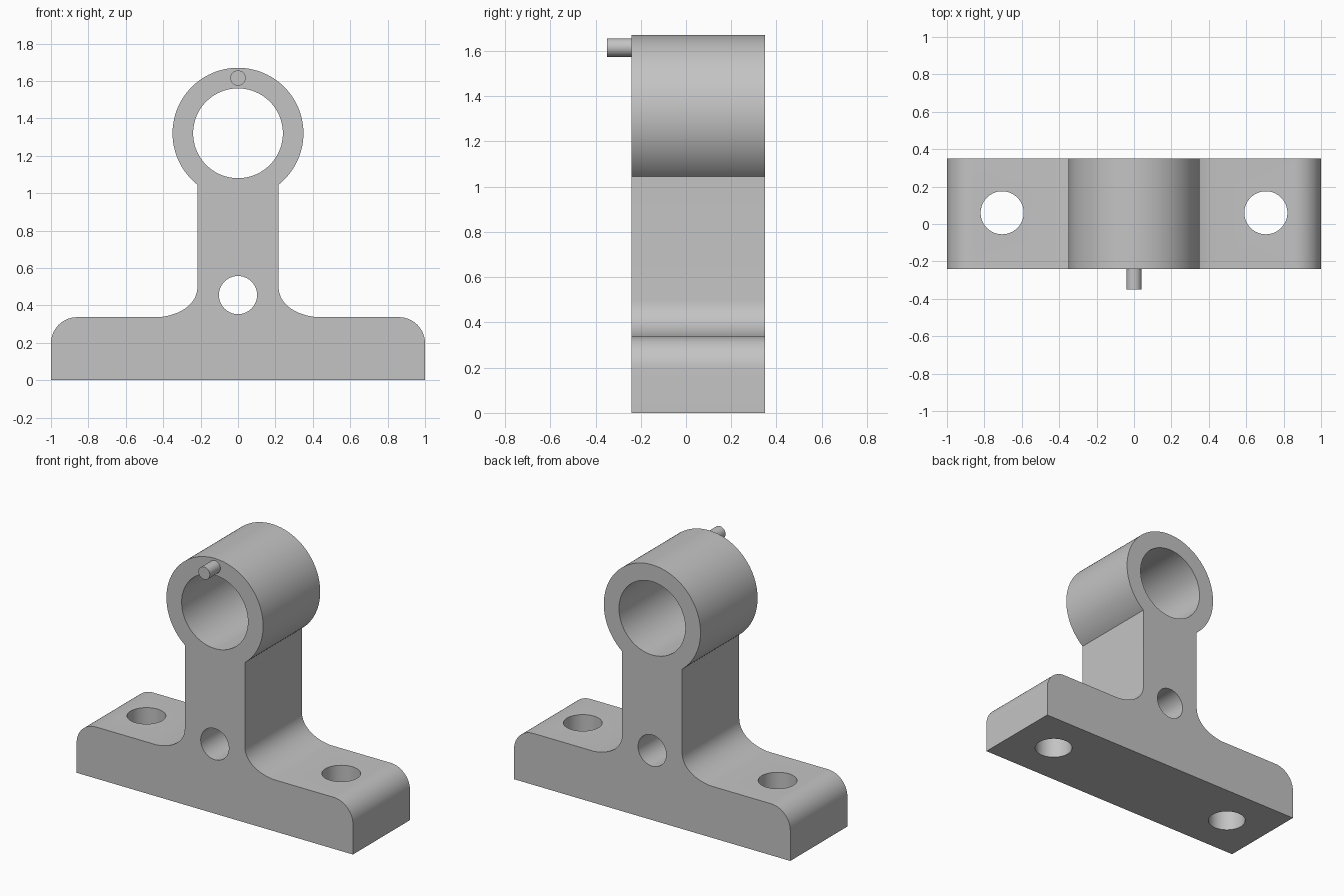
import bpy
import bmesh
from math import pi, sin, cos, acos
from mathutils import Vector
from mathutils.geometry import interpolate_bezier

cube = bpy.data.objects.get("Cube")
if cube:
    bpy.data.objects.remove(cube, do_unlink=True)

FRONT, BACK = -0.24, 0.35
MID = (FRONT + BACK) / 2
RING_Z, RING_R, BORE_R = 1.32, 0.35, 0.24
STEM, BASE_H, CORNER = 0.217, 0.337, 0.14

grey = bpy.data.materials.new("plain grey")
grey.use_nodes = True
colour = (0.55, 0.55, 0.55, 1)
grey.diffuse_color = colour
grey.node_tree.nodes["Principled BSDF"].inputs["Base Color"].default_value = colour


def arc(cx, cz, r, start, end, steps):
    angles = [start + (end - start) * i / steps for i in range(steps + 1)]
    return [(cx + r * cos(a), cz + r * sin(a)) for a in angles]


def cylinder(name, location, radius, length, along_y=True, sides=64):
    bpy.ops.mesh.primitive_cylinder_add(
        vertices=sides, radius=radius, depth=length, location=location,
        rotation=(pi / 2 if along_y else 0, 0, 0))
    obj = bpy.context.object
    obj.name = name
    obj.data.materials.append(grey)
    return obj


def activate(obj):
    bpy.ops.object.select_all(action='DESELECT')
    obj.select_set(True)
    bpy.context.view_layer.objects.active = obj


# Right half of the bracket outline: base corner, fillet, stem, ring
fillet = interpolate_bezier(Vector((0.42, BASE_H)), Vector((0.30, 0.35)),
                            Vector((STEM, 0.41)), Vector((STEM, 0.50)), 16)
half = [(1, 0)]
half += arc(1 - CORNER, BASE_H - CORNER, CORNER, 0, pi / 2, 14)
half += [(p.x, p.y) for p in fillet]
half += arc(0, RING_Z, RING_R, -acos(STEM / RING_R), pi / 2, 48)
outline = half + [(-x, z) for x, z in reversed(half[:-1])]

# Bracket body: extrude the outline front to back
bm = bmesh.new()
face = bm.faces.new([bm.verts.new((x, FRONT, z)) for x, z in outline])
extruded = bmesh.ops.extrude_face_region(bm, geom=[face])["geom"]
bmesh.ops.translate(bm, vec=(0, BACK - FRONT, 0),
                    verts=[g for g in extruded if isinstance(g, bmesh.types.BMVert)])
bmesh.ops.recalc_face_normals(bm, faces=bm.faces)
mesh = bpy.data.meshes.new("bracket_body")
bm.to_mesh(mesh)
bm.free()
mesh.materials.append(grey)
body = bpy.data.objects.new("bracket_body", mesh)
bpy.context.collection.objects.link(body)

# Bore, stem hole and mounting holes
cutters = [cylinder("bore_cutter", (0, MID, RING_Z), BORE_R, 1, sides=96),
           cylinder("stem_hole_cutter", (0, MID, 0.455), 0.102, 1)]
for side in (-1, 1):
    cutters.append(cylinder("mounting_hole_cutter", (side * 0.705, 0.06, 0.2),
                            0.115, 1, along_y=False))
activate(body)
for cutter in cutters:
    cutter.hide_render = True
    mod = body.modifiers.new("hole", 'BOOLEAN')
    mod.operation = 'DIFFERENCE'
    mod.solver = 'EXACT'
    mod.object = cutter
    bpy.ops.object.modifier_apply(modifier=mod.name)
    bpy.data.objects.remove(cutter, do_unlink=True)

# Locating pin on the ring's front face
pin = cylinder("locating_pin", (0, -0.29, 1.615), 0.041, 0.12, sides=40)

for obj in (body, pin):
    activate(obj)
    bpy.ops.object.shade_smooth_by_angle()
